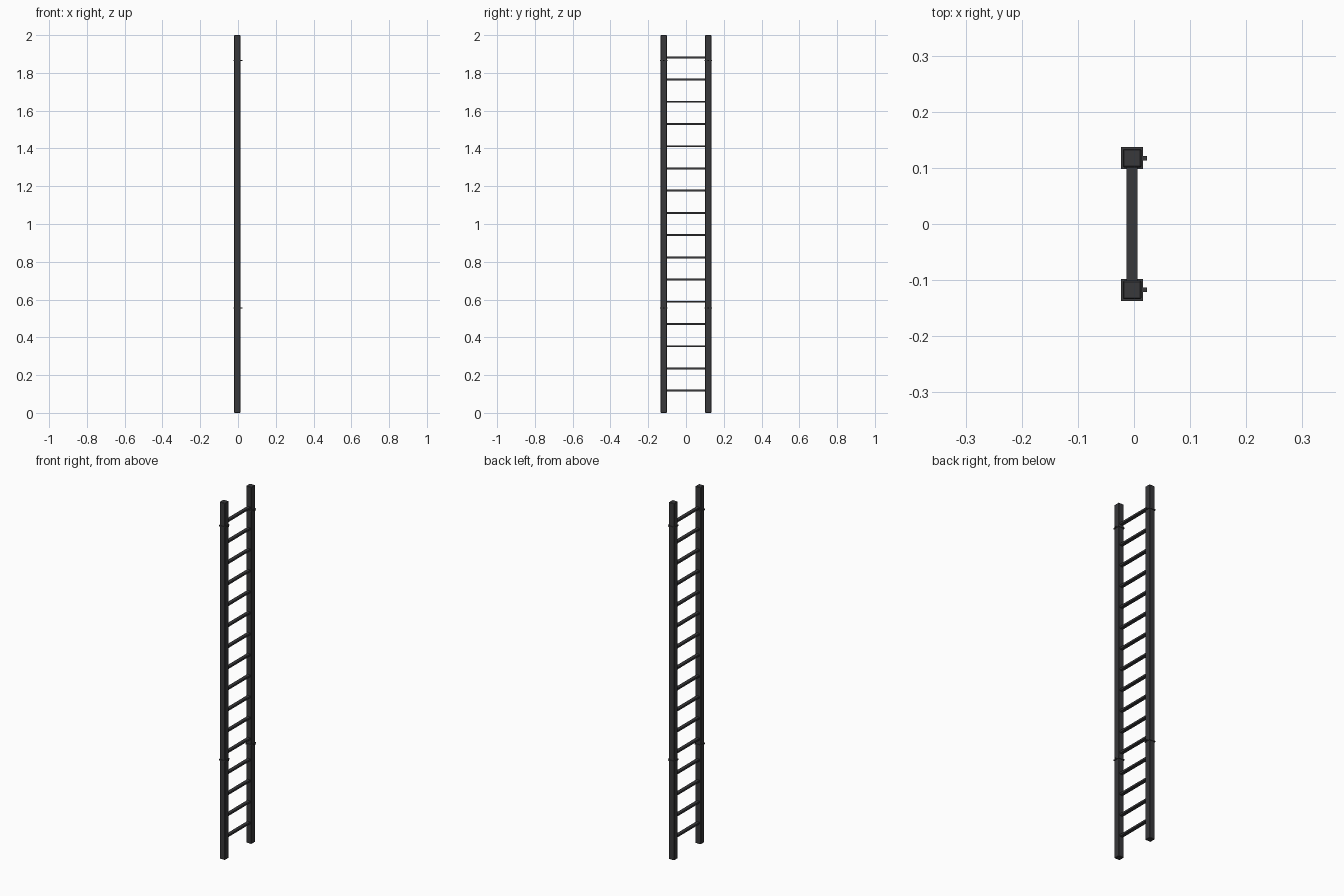
import bpy

if "Cube" in bpy.data.objects:
    bpy.data.objects.remove(bpy.data.objects["Cube"])

dark = bpy.data.materials.new("dark_metal")
dark.diffuse_color = (0.04, 0.04, 0.043, 1)
dark.use_nodes = True
dark.node_tree.nodes["Principled BSDF"].inputs["Base Color"].default_value = dark.diffuse_color


def box(name, centre, size, bevel=0.0):
    bpy.ops.mesh.primitive_cube_add(size=1, location=centre)
    ob = bpy.context.object
    ob.name = name
    ob.scale = size
    bpy.ops.object.transform_apply(location=False, rotation=False, scale=True)
    ob.data.materials.append(dark)
    if bevel:
        mod = ob.modifiers.new("edge_bevel", 'BEVEL')
        mod.width = bevel
        mod.segments = 1
    return ob


CX = -0.0035       # ladder centre line, offset by the bolts on +x
RAIL_Y = 0.1175
RAIL, BAND = 0.033, 0.039

for side, s in (("left", -1), ("right", 1)):
    y = s * RAIL_Y
    # Full-height square rail
    box(f"rail_{side}", (CX, y, 1.0), (RAIL, RAIL, 2.0), 0.002)
    # Thin clamp bands with a small bolt
    for level, z in (("lower", 0.555), ("upper", 1.866)):
        box(f"band_{side}_{level}", (CX, y, z), (BAND, BAND, 0.006))
        box(f"bolt_{side}_{level}", (0.018, y, z), (0.010, 0.008, 0.005))

# Evenly spaced flat rungs
for i in range(1, 17):
    box(f"rung_{i}", (CX, 0, i * 2 / 17), (0.019, 2 * RAIL_Y - 0.02, 0.010))
